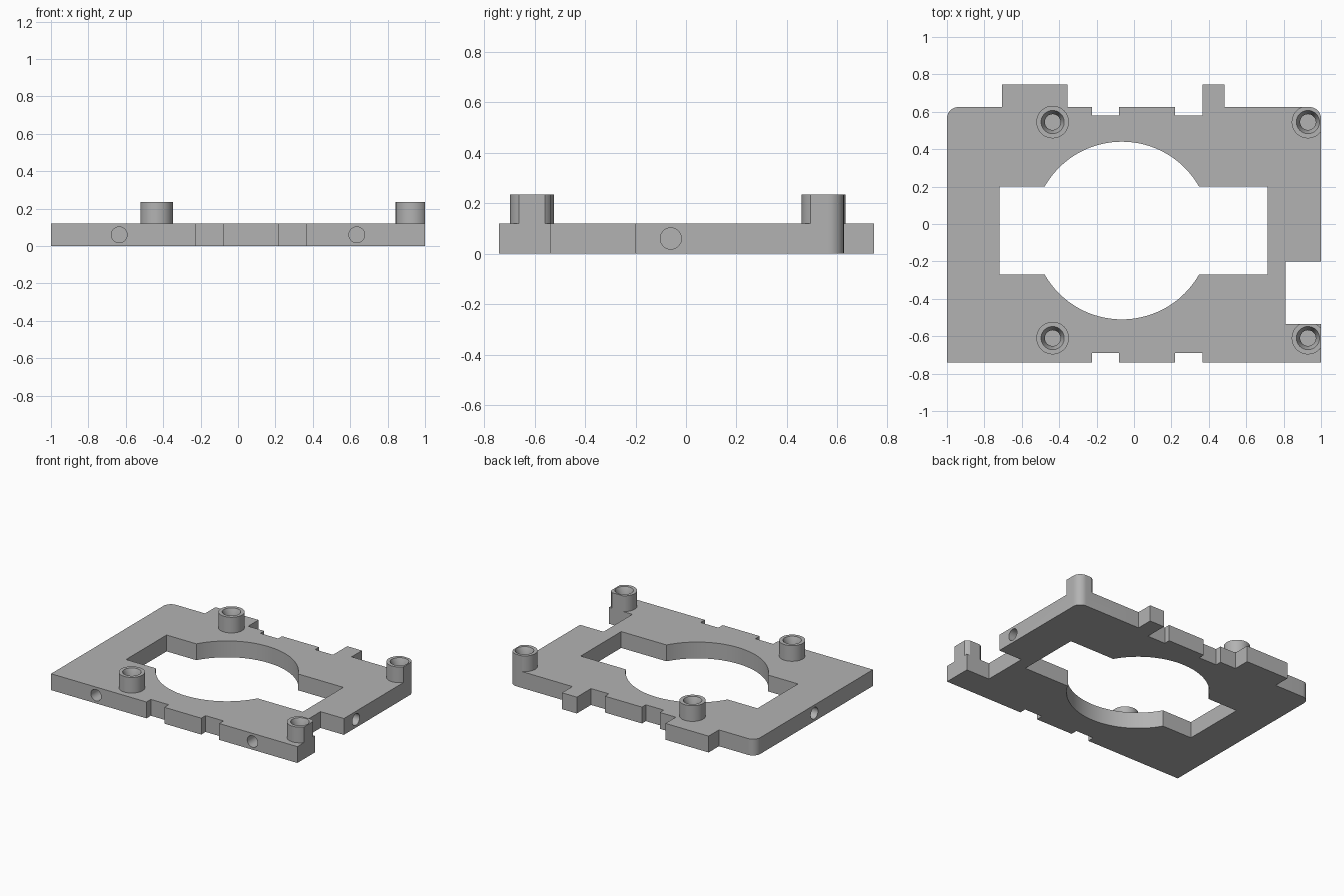
import bpy, bmesh, math
from mathutils import Matrix, Vector

cube = bpy.data.objects.get("Cube")
if cube:
    bpy.data.objects.remove(cube, do_unlink=True)

PLATE_TOP, BOSS_TOP = 0.12, 0.235
FRONT, BACK = -0.74, 0.625
BOSSES = [(x, y) for x in (-0.435, 0.93) for y in (-0.61, 0.545)]

grey = bpy.data.materials.new("plain grey")
grey.use_nodes = True
grey.diffuse_color = (0.45, 0.45, 0.45, 1)
grey.node_tree.nodes["Principled BSDF"].inputs["Base Color"].default_value = grey.diffuse_color


def make_object(name, bm):
    bmesh.ops.recalc_face_normals(bm, faces=bm.faces)
    mesh = bpy.data.meshes.new(name)
    bm.to_mesh(mesh)
    bm.free()
    mesh.materials.append(grey)
    obj = bpy.data.objects.new(name, mesh)
    bpy.context.collection.objects.link(obj)
    return obj


def prism(name, points, z0, z1):
    bm = bmesh.new()
    face = bm.faces.new([bm.verts.new((x, y, z0)) for x, y in points])
    top = bmesh.ops.extrude_face_region(bm, geom=[face])["geom"]
    verts = [v for v in top if isinstance(v, bmesh.types.BMVert)]
    bmesh.ops.translate(bm, verts=verts, vec=(0, 0, z1 - z0))
    return make_object(name, bm)


def cylinder(name, start, end, r1, r2=None, sides=48):
    start, end = Vector(start), Vector(end)
    axis = end - start
    turn = axis.to_track_quat("Z", "Y").to_matrix().to_4x4()
    bm = bmesh.new()
    bmesh.ops.create_cone(bm, cap_ends=True, segments=sides, radius1=r1,
                          radius2=r1 if r2 is None else r2, depth=axis.length,
                          matrix=Matrix.Translation((start + end) / 2) @ turn)
    return make_object(name, bm)


def subtract(obj, cutter):
    mod = obj.modifiers.new("cut", "BOOLEAN")
    mod.operation, mod.solver, mod.object = "DIFFERENCE", "EXACT", cutter
    bpy.context.view_layer.objects.active = obj
    bpy.ops.object.modifier_apply(modifier=mod.name)
    bpy.data.objects.remove(cutter, do_unlink=True)


def arc(cx, cy, r, a0, a1, steps):
    angles = [math.radians(a0 + (a1 - a0) * i / steps) for i in range(steps + 1)]
    return [(cx + r * math.cos(a), cy + r * math.sin(a)) for a in angles]


def step(x0, x1, base, level):
    """A square notch or tab along an edge."""
    return [(x0, base), (x0, level), (x1, level), (x1, base)]


# Outline with front notches, side slot, rounded back corners and back tabs
R = 0.06
outline = [(-1, FRONT)]
outline += step(-0.225, -0.08, FRONT, -0.69) + step(0.22, 0.365, FRONT, -0.69)
outline += [(1, FRONT), (1, -0.535), (0.81, -0.535), (0.81, -0.2), (1, -0.2)]
outline += arc(1 - R, BACK - R, R, 0, 90, 10)
outline += [(0.485, BACK), (0.485, 0.745), (0.365, 0.745), (0.365, 0.58), (0.22, 0.58), (0.22, BACK)]
outline += step(-0.08, -0.225, BACK, 0.58) + step(-0.355, -0.705, BACK, 0.745)
outline += arc(R - 1, BACK - R, R, 90, 180, 10)
plate = prism("mounting_plate", outline, 0, BOSS_TOP)

# Lower everything except the bosses, which stay clipped by the outline
slab = prism("clearing_slab", [(-2, -2), (2, -2), (2, 2), (-2, 2)], PLATE_TOP, 0.5)
for x, y in BOSSES:
    subtract(slab, cylinder("boss_keep", (x, y, 0), (x, y, 0.6), 0.087))
subtract(plate, slab)

# Central opening: a circle crossed by a wide rectangle
cx, cy, r = -0.065, -0.035, 0.475
low, high = -0.27, 0.2
a_high = math.degrees(math.asin((high - cy) / r))
a_low = math.degrees(math.asin((low - cy) / r))
opening = arc(cx, cy, r, a_high, 180 - a_high, 48) + [(-0.72, high), (-0.72, low)]
opening += arc(cx, cy, r, 180 - a_low, 360 + a_low, 48) + [(0.715, low), (0.715, high)]
subtract(plate, prism("opening", opening, -0.1, 0.4))

# Countersunk blind holes in the bosses
for x, y in BOSSES:
    subtract(plate, cylinder("boss_hole", (x, y, PLATE_TOP), (x, y, 0.3), 0.042))
    subtract(plate, cylinder("countersink", (x, y, 0.185), (x, y, 0.245), 0.042, 0.066))

# Blind holes in the front and both sides
for s in (-1, 1):
    subtract(plate, cylinder("front_hole", (s * 0.635, -0.84, 0.06), (s * 0.635, -0.6, 0.06), 0.042))
    subtract(plate, cylinder("side_hole", (s * 1.1, -0.06, 0.06), (s * 0.86, -0.06, 0.06), 0.042))

bpy.ops.object.select_all(action="DESELECT")
plate.select_set(True)
bpy.context.view_layer.objects.active = plate
bpy.ops.object.shade_smooth_by_angle(angle=math.radians(25))
